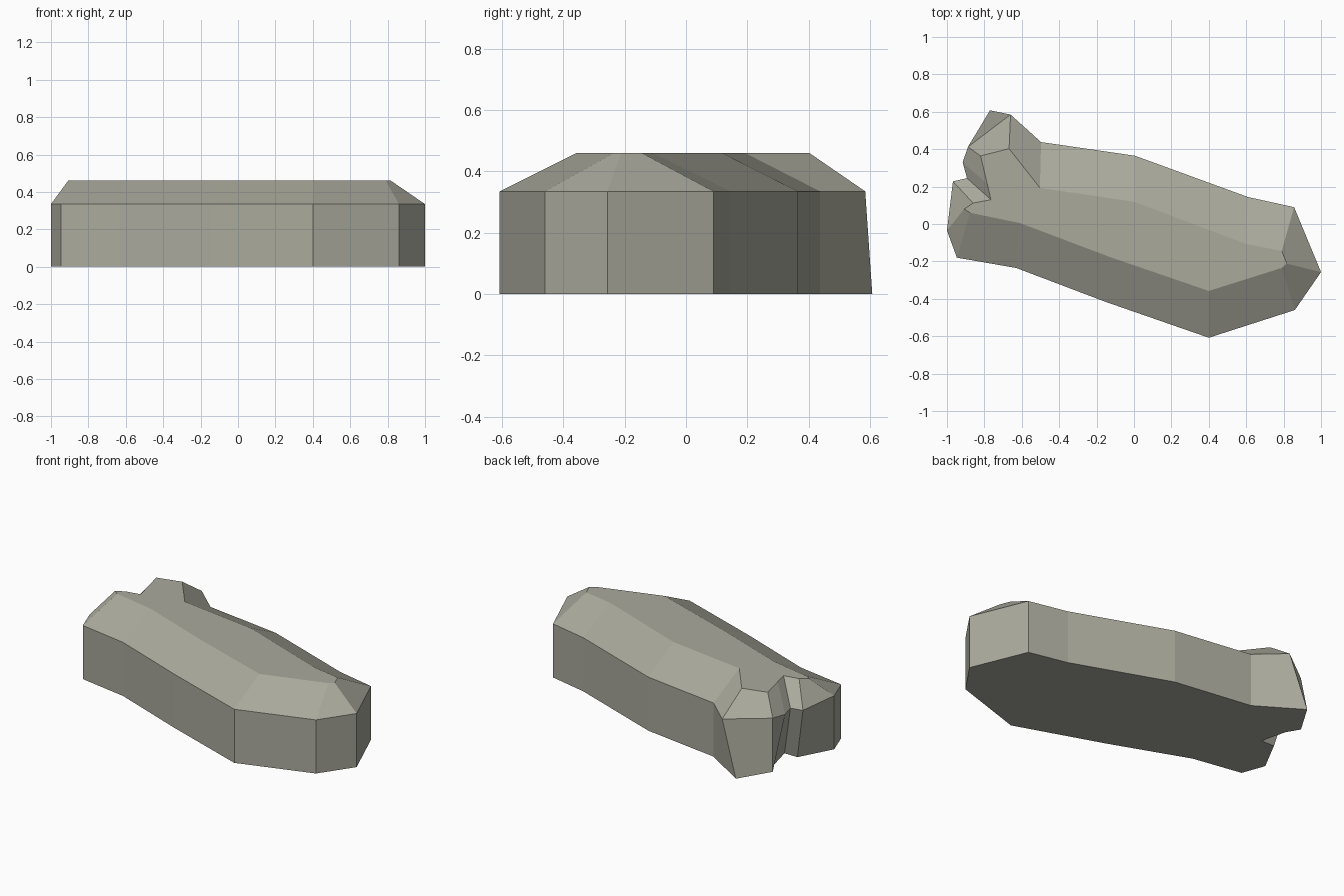
import bpy
import bmesh

if "Cube" in bpy.data.objects:
    bpy.data.objects.remove(bpy.data.objects["Cube"])

EAVE_Z, TOP_Z = 0.335, 0.46

# Plan outline at the eaves, counter-clockwise from the left end
eave = [(-1, -.035), (-.947, -.18), (-.63, -.235), (-.15, -.417),
        (.4, -.608), (.86, -.46), (1, -.257), (.856, .09),
        (.61, .144), (.005, .365), (-.497, .438), (-.66, .585),
        (-.888, .412), (-.916, .33), (-.893, .245), (-.968, .228)]

# Flat roof outline, one point above each eave point
top = [(-.908, .08), (-.877, .06), (-.61, .005), (-.13, -.176),
       (.4, -.358), (.79, -.235), (.817, -.212), (.79, -.144),
       (.6, -.107), (.005, .118), (-.503, .193), (-.668, .403),
       (-.82, .364), (-.785, .215), (-.765, .13), (-.86, .112)]

# Ground outline follows the eaves except round the notched end
ground = list(eave)
ground[11] = (-.77, .608)
ground[13:16] = [(-.84, .33), (-.80, .17), (-.89, .172)]

mat = bpy.data.materials.new("warm grey stone")
mat.diffuse_color = (0.40, 0.40, 0.335, 1)
mat.use_nodes = True
mat.node_tree.nodes["Principled BSDF"].inputs["Base Color"].default_value = mat.diffuse_color

# Walls and sloped roof are bridged between the three outlines
bm = bmesh.new()
rings = [[bm.verts.new((x, y, z)) for x, y in ring]
         for ring, z in ((ground, 0), (eave, EAVE_Z), (top, TOP_Z))]
n = len(eave)
for lo, hi in zip(rings, rings[1:]):
    for i in range(n):
        j = (i + 1) % n
        bm.faces.new((lo[i], lo[j], hi[j], hi[i]))

# Floor and flat roof
caps = [bm.faces.new(rings[0][::-1]), bm.faces.new(rings[-1])]
bmesh.ops.triangulate(bm, faces=caps)
bmesh.ops.recalc_face_normals(bm, faces=bm.faces)

mesh = bpy.data.meshes.new("building_block")
bm.to_mesh(mesh)
bm.free()
mesh.materials.append(mat)
bpy.context.collection.objects.link(bpy.data.objects.new("building_block", mesh))
